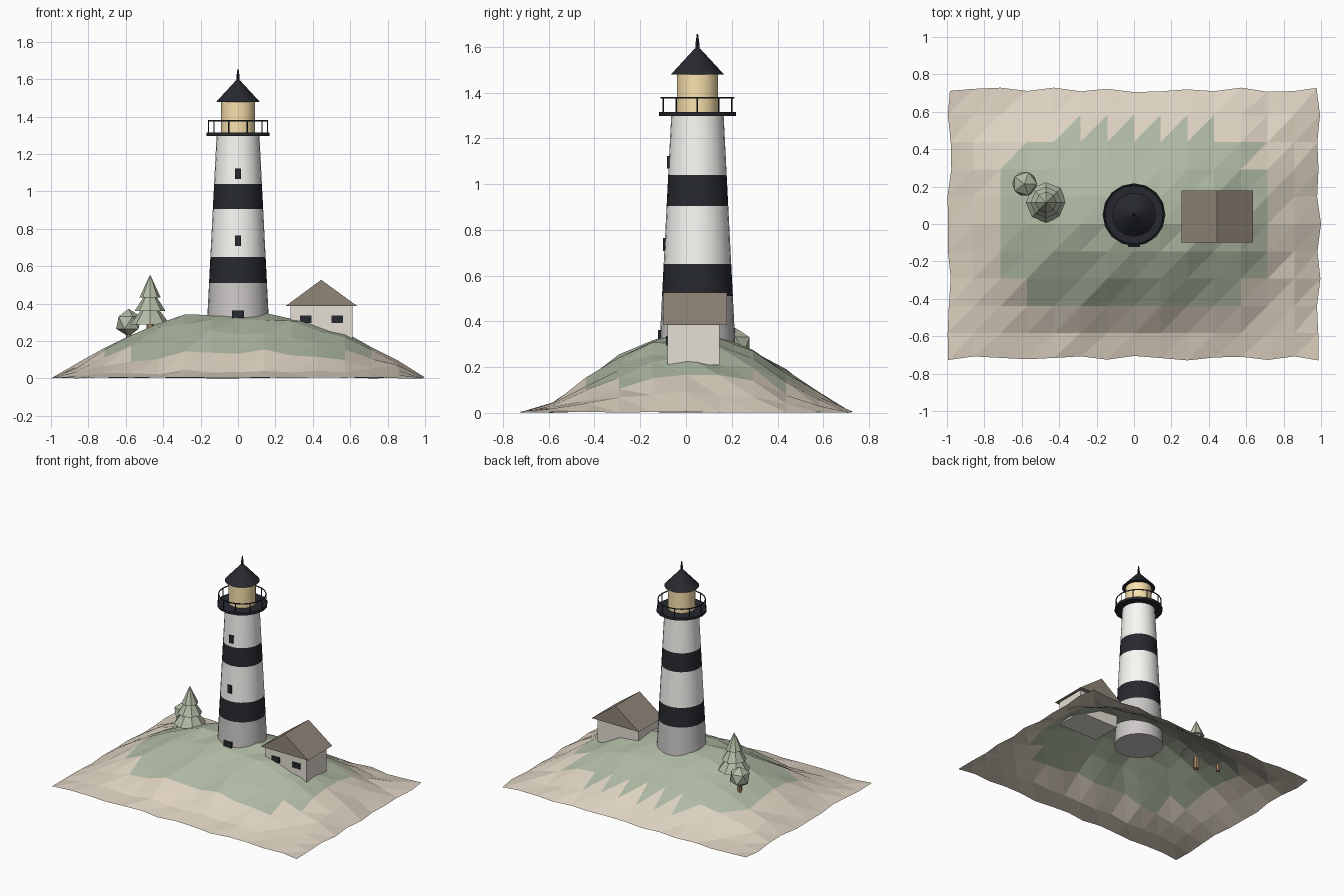
import bpy, bmesh, math, random
from mathutils import Vector

if "Cube" in bpy.data.objects:
    bpy.data.objects.remove(bpy.data.objects["Cube"])

random.seed(4)
C = bpy.context


def mat(name, r, g, b):
    m = bpy.data.materials.new(name)
    m.diffuse_color = (r, g, b, 1)
    m.use_nodes = True
    m.node_tree.nodes["Principled BSDF"].inputs["Base Color"].default_value = m.diffuse_color
    return m


SAND = mat("sand", .72, .64, .53)
GRASS = mat("grass", .42, .48, .36)
WHITE = mat("white", .95, .94, .91)
STONE = mat("stone", .6, .58, .57)
BLACK = mat("black", .02, .022, .028)
GLASS = mat("lamp_glass", .95, .76, .42)
WALL = mat("wall", .78, .74, .66)
ROOF = mat("roof_brown", .28, .235, .19)
LEAF = mat("leaf", .45, .5, .38)
WOOD = mat("wood", .4, .25, .14)


def finish(name, bm, mats, smooth=False):
    bmesh.ops.recalc_face_normals(bm, faces=bm.faces)
    me = bpy.data.meshes.new(name)
    bm.to_mesh(me)
    bm.free()
    ob = bpy.data.objects.new(name, me)
    C.collection.objects.link(ob)
    for m in mats:
        me.materials.append(m)
    if smooth:
        bpy.ops.object.select_all(action='DESELECT')
        ob.select_set(True)
        C.view_layer.objects.active = ob
        bpy.ops.object.shade_smooth_by_angle(angle=math.radians(35))
    return ob


def lathe(name, centre, profile, n, m, smooth=True):
    """Closed solid of revolution from (radius, z) points."""
    bm = bmesh.new()
    rings = [[bm.verts.new((centre[0] + r * math.cos(2 * math.pi * i / n),
                            centre[1] + r * math.sin(2 * math.pi * i / n), z))
              for i in range(n)] for r, z in profile]
    for a, b in zip(rings, rings[1:]):
        for i in range(n):
            j = (i + 1) % n
            bm.faces.new((a[i], a[j], b[j], b[i]))
    bm.faces.new(rings[0])
    bm.faces.new(rings[-1])
    bmesh.ops.remove_doubles(bm, verts=bm.verts, dist=1e-5)
    return finish(name, bm, [m], smooth)


def box(name, lo, hi, m):
    bm = bmesh.new()
    bmesh.ops.create_cube(bm, size=1)
    for v in bm.verts:
        v.co = Vector([lo[k] if v.co[k] < 0 else hi[k] for k in range(3)])
    return finish(name, bm, [m])


# Island: open triangulated sheet with a rounded hill, steeper at the front
NX, NY, HX, HY = 14, 10, 1.0, .73
bm = bmesh.new()
grid = []
for i in range(NX + 1):
    col = []
    for j in range(NY + 1):
        u, v = 2 * i / NX - 1, 2 * j / NY - 1
        x, y = u * HX, v * HY
        ex, ey = i in (0, NX), j in (0, NY)
        if ex:
            x -= math.copysign(random.uniform(0, .025), x)
        if ey:
            y -= math.copysign(random.uniform(0, .025), y)
        if ex or ey:
            z = random.uniform(0, .006)
        else:
            z = .362 * (1 - u * u) ** 1.1 * (1 - (v - .04) ** 2) ** 1.75
            z += random.uniform(-.014, .014)
        col.append(bm.verts.new((x, y, z)))
    grid.append(col)
for i in range(NX):
    for j in range(NY):
        a, b, c, d = grid[i][j], grid[i + 1][j], grid[i + 1][j + 1], grid[i][j + 1]
        for tri in ((a, b, c), (a, c, d)):
            f = bm.faces.new(tri)
            p = f.calc_center_median()
            f.material_index = int((p.x / .69) ** 4 + ((p.y - .03) / .475) ** 4 < 1)
finish("island", bm, [SAND, GRASS])

# Tower: tapered bands stacked on each other
T = (0, .05)


def tower_r(z):
    return .165 - (z - .31) * .051


for name, z0, z1, m in (("tower_base", .21, .51, STONE), ("lower_black_band", .51, .65, BLACK),
                        ("middle_white_band", .65, .905, WHITE), ("upper_black_band", .905, 1.04, BLACK),
                        ("top_white_band", 1.04, 1.3, WHITE)):
    lathe(name, T, [(tower_r(z0), z0), (tower_r(z1), z1)], 24, m)

# Door and tower windows
for name, z0, z1, w in (("tower_door", .25, .362, .032), ("lower_tower_window", .708, .765, .016),
                        ("upper_tower_window", 1.067, 1.122, .016)):
    y = T[1] - tower_r((z0 + z1) / 2)
    box(name, (-w, y - .008, z0), (w, y + .025, z1), BLACK)

# Gallery deck, posts and handrail
lathe("gallery_deck", T, [(.168, 1.297), (.168, 1.315)], 16, BLACK)
for k in range(10):
    a = 2 * math.pi * k / 10
    lathe(f"railing_post_{k}", (T[0] + .158 * math.cos(a), T[1] + .158 * math.sin(a)),
          [(.0035, 1.31), (.0035, 1.378)], 6, BLACK)
bpy.ops.mesh.primitive_torus_add(location=(T[0], T[1], 1.377), major_radius=.158, minor_radius=.004,
                                 major_segments=20, minor_segments=6)
C.object.name = "handrail"
C.object.data.materials.append(BLACK)

# Lantern room, cap and spire
lathe("lantern", T, [(.09, 1.31), (.09, 1.485)], 20, GLASS)
lathe("lantern_roof", T, [(.117, 1.478), (.014, 1.59), (0, 1.6)], 16, BLACK)
lathe("spire", T, [(.009, 1.57), (.009, 1.61), (.003, 1.655)], 8, BLACK)

# Keeper's house: walls, solid gable roof, front windows
box("house_walls", (.28, -.08, .21), (.612, .147, .39), WALL)
bm = bmesh.new()
ends = [[bm.verts.new((x, y, z)) for x, z in ((.255, .387), (.637, .387), (.445, .527))]
        for y in (-.1, .18)]
bm.faces.new(ends[0])
bm.faces.new(ends[1])
for i in range(3):
    j = (i + 1) % 3
    bm.faces.new((ends[0][i], ends[0][j], ends[1][j], ends[1][i]))
finish("house_roof", bm, [ROOF])
for name, x in (("house_window_left", .363), ("house_window_right", .53)):
    box(name, (x - .031, -.087, .295), (x + .031, -.07, .335), BLACK)

# Conifer with three foliage tiers
P = (-.47, .115)
lathe("tree_trunk", P, [(.02, .17), (.02, .33)], 6, WOOD, False)
for k, (r, z0, z1) in enumerate(((.108, .287, .43), (.083, .36, .49), (.057, .432, .555))):
    lathe(f"tree_tier_{k}", P, [(r, z0), (0, z1)], 8, LEAF, False)

# Round faceted bush on a short stem
lathe("bush_stem", (-.585, .215), [(.015, .15), (.015, .26)], 6, WOOD, False)
bpy.ops.mesh.primitive_ico_sphere_add(subdivisions=1, radius=.074, location=(-.585, .215, .298))
C.object.name = "bush"
C.object.data.materials.append(LEAF)
